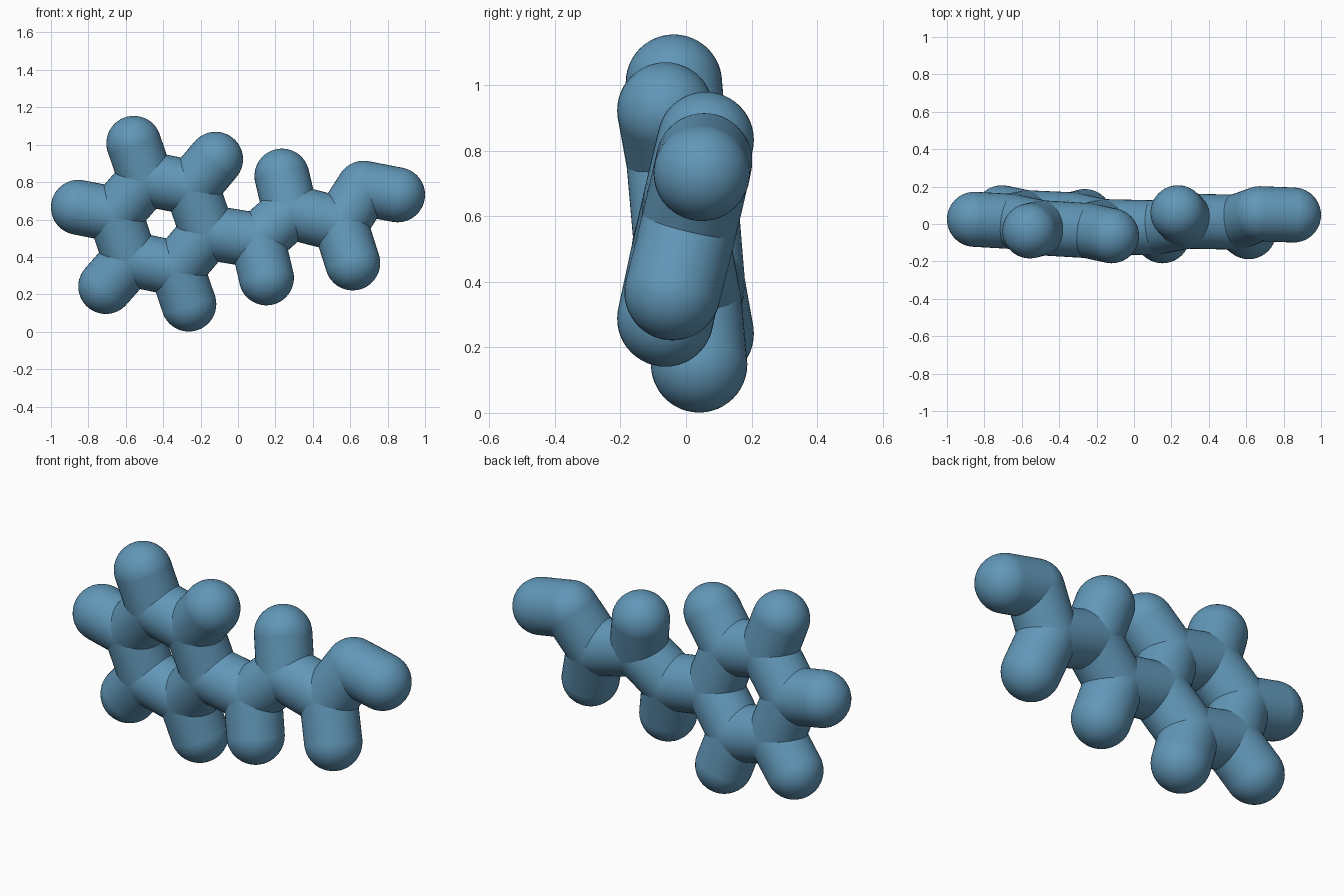
import bpy
from mathutils import Vector

if "Cube" in bpy.data.objects:
    bpy.data.objects.remove(bpy.data.objects["Cube"])

R = 0.147  # stick radius
CENTRE = Vector((-0.41, 0.0, 0.578))
RATIO = 0.56  # inner ring radius / outer tip radius

# Steel blue for every part
blue = bpy.data.materials.new("steel_blue")
blue.diffuse_color = (0.12, 0.31, 0.48, 1.0)
blue.use_nodes = True
blue.node_tree.nodes["Principled BSDF"].inputs["Base Color"].default_value = blue.diffuse_color


def finish(obj, name):
    obj.name = name
    obj.data.materials.append(blue)
    bpy.ops.object.shade_smooth_by_angle()


def ball(name, p):
    bpy.ops.mesh.primitive_uv_sphere_add(segments=40, ring_count=24, radius=R, location=p)
    finish(bpy.context.object, name)


def stick(name, a, b):
    d = b - a
    bpy.ops.mesh.primitive_cylinder_add(vertices=40, radius=R, depth=d.length,
                                        end_fill_type='NOTHING', location=(a + b) / 2)
    obj = bpy.context.object
    obj.rotation_euler = d.to_track_quat('Z', 'Y').to_euler()
    finish(obj, name)


# Outer tips around the hexagonal ring, clockwise from the left
tips = [Vector(p) for p in ((-0.853, 0.025, 0.665), (-0.557, -0.037, 1.007),
                            (-0.12, -0.063, 0.922), (0.03, -0.025, 0.495),
                            (-0.263, 0.04, 0.148), (-0.707, 0.06, 0.242))]
ring = [CENTRE + (t - CENTRE) * RATIO for t in tips]
for i, c in enumerate(ring):
    ball(f"ring_joint_{i}", c)
    stick(f"ring_bar_{i}", c, ring[(i + 1) % 6])
    if i != 3:
        ball(f"ring_tip_{i}", tips[i])
        stick(f"ring_spoke_{i}", c, tips[i])

# Zigzag chain leaving the ring on the right
chain = [ring[3]] + [Vector(p) for p in ((0.105, -0.02, 0.488), (0.28, 0.015, 0.642),
                                         (0.548, 0.01, 0.573), (0.672, 0.055, 0.767),
                                         (0.853, 0.048, 0.732))]
for i in range(1, 6):
    ball(f"chain_joint_{i}", chain[i])
    stick(f"chain_bar_{i}", chain[i - 1], chain[i])

# Side branches of the chain
for i, p in ((1, (0.152, -0.063, 0.288)), (2, (0.235, 0.06, 0.832)), (3, (0.613, -0.041, 0.368))):
    ball(f"branch_tip_{i}", Vector(p))
    stick(f"branch_bar_{i}", chain[i], Vector(p))
